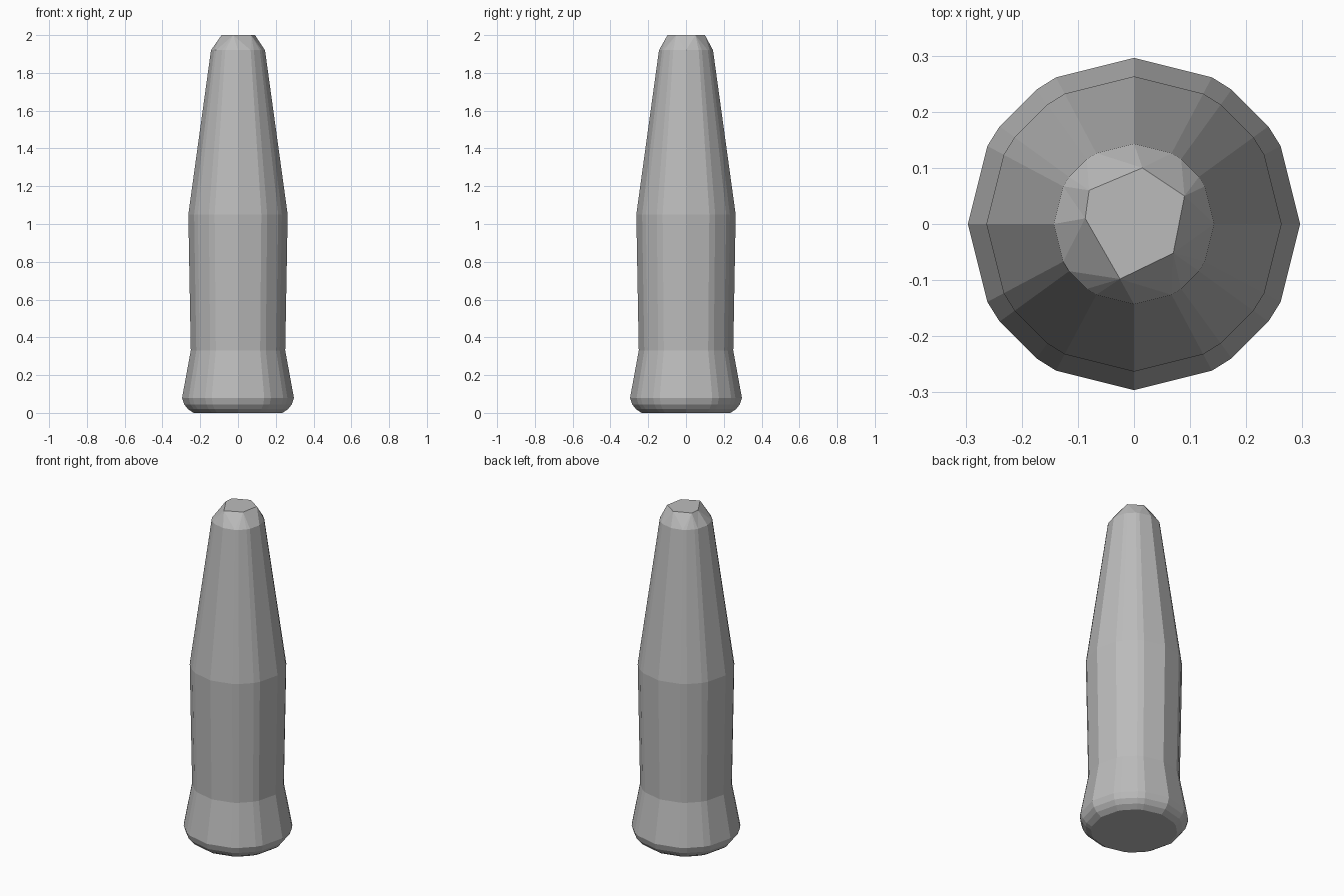
import bpy
import bmesh
from math import cos, sin, radians

cube = bpy.data.objects.get("Cube")
if cube:
    bpy.data.objects.remove(cube, do_unlink=True)

grey = bpy.data.materials.new("mid grey")
grey.use_nodes = True
colour = (0.5, 0.5, 0.5, 1)
grey.diffuse_color = colour
grey.node_tree.nodes["Principled BSDF"].inputs["Base Color"].default_value = colour

# Uneven facets: each quarter has two wide faces beside narrower corner faces
ANGLES = [radians(quarter * 90 + step) for quarter in range(4)
          for step in (0, 28, 36, 54, 62)]

# Radius and height of each ring, from the foot to the shoulder of the tip
PROFILE = [(0.235, 0.0), (0.265, 0.02), (0.285, 0.045), (0.296, 0.08),
           (0.25, 0.33), (0.263, 1.05), (0.143, 1.92)]

# Lopsided six-sided facet at the tip
TIP = [(0.09, 0.05), (0.015, 0.1), (-0.08, 0.06),
       (-0.087, 0.01), (-0.025, -0.098), (0.07, -0.052)]


def edge_loop(bm, points):
    verts = [bm.verts.new(p) for p in points]
    edges = [bm.edges.new((v, verts[(i + 1) % len(verts)]))
             for i, v in enumerate(verts)]
    return verts, edges


bm = bmesh.new()

# Turned body
rings = [edge_loop(bm, [(r * cos(a), r * sin(a), z) for a in ANGLES])
         for r, z in PROFILE]
count = len(ANGLES)
for (low, _), (high, _) in zip(rings, rings[1:]):
    for i in range(count):
        j = (i + 1) % count
        bm.faces.new((low[i], low[j], high[j], high[i]))
bm.faces.new(list(reversed(rings[0][0])))

# Chamfered crown up to the tip facet
tip_verts, tip_edges = edge_loop(bm, [(x, y, 2.0) for x, y in TIP])
bmesh.ops.bridge_loops(bm, edges=rings[-1][1] + tip_edges)
bm.faces.new(tip_verts)
bmesh.ops.recalc_face_normals(bm, faces=bm.faces)

mesh = bpy.data.meshes.new("tapered_body")
bm.to_mesh(mesh)
bm.free()
mesh.materials.append(grey)
body = bpy.data.objects.new("tapered_body", mesh)
bpy.context.collection.objects.link(body)
